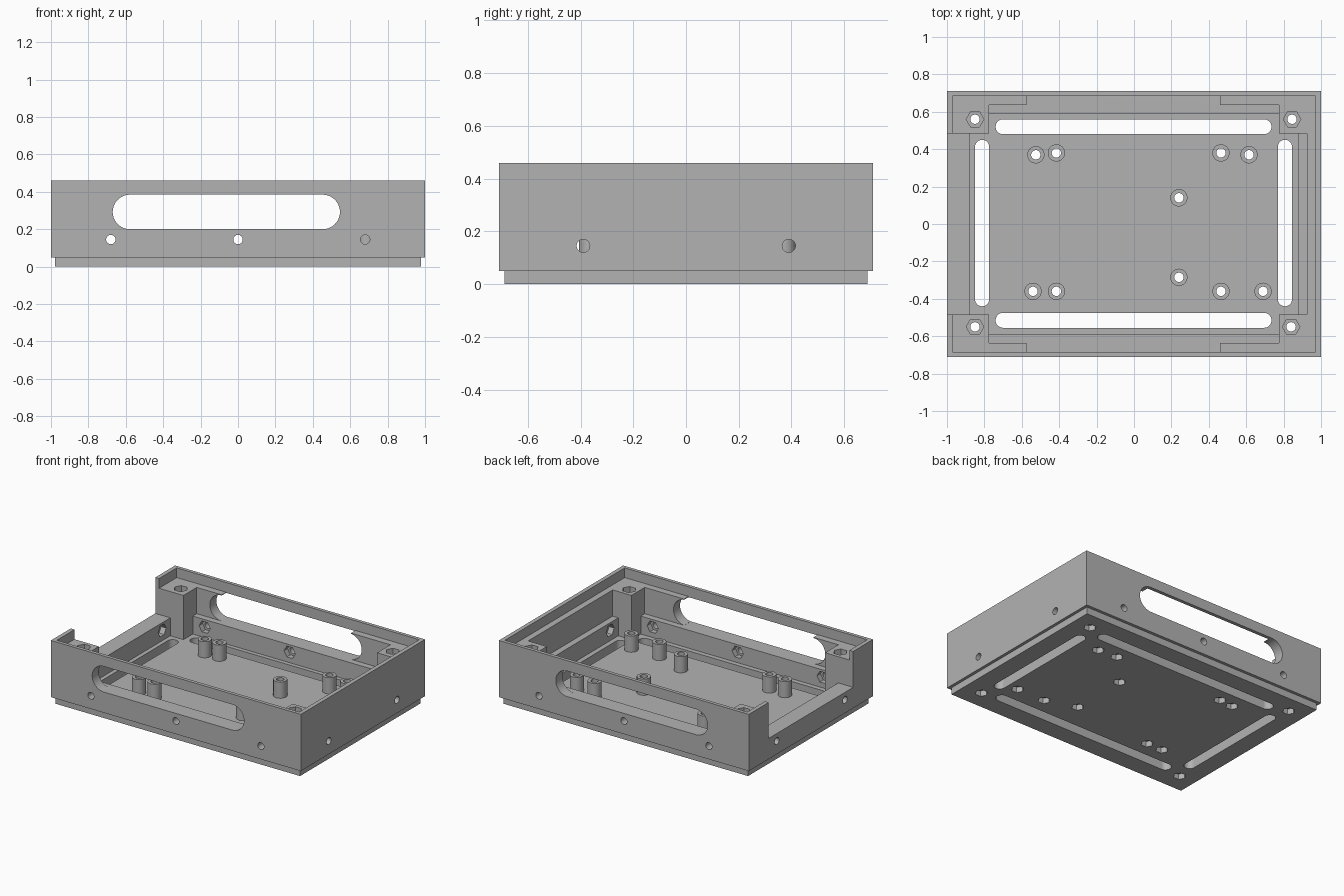
import bpy, bmesh
from math import pi, sin, cos

cube = bpy.data.objects.get("Cube")
if cube:
    bpy.data.objects.remove(cube, do_unlink=True)

RIM, LEDGE, BAND, FLOOR, STEP = 0.46, 0.39, 0.2, 0.07, 0.05
HOLE_Z = 0.145

grey = bpy.data.materials.new("plain_grey")
grey.use_nodes = True
colour = (0.45, 0.45, 0.45, 1)
grey.diffuse_color = colour
grey.node_tree.nodes["Principled BSDF"].inputs["Base Color"].default_value = colour


def circle(u, v, r, n=32):
    return [(u + r * cos(2 * pi * i / n), v + r * sin(2 * pi * i / n)) for i in range(n)]


def rect(u0, u1, v0, v1):
    return [(u0, v0), (u1, v0), (u1, v1), (u0, v1)]


def slot(u0, u1, v0, v1, n=20):
    """Long hole with round ends along its longer side."""
    r = min(u1 - u0, v1 - v0) / 2
    wide = u1 - u0 > v1 - v0
    ends = [(u1 - r, v1 - r), (u0 + r, v0 + r)]
    start = -pi / 2 if wide else 0
    pts = []
    for k, (cu, cv) in enumerate(ends):
        for i in range(n + 1):
            a = start + k * pi + pi * i / n
            pts.append((cu + r * cos(a), cv + r * sin(a)))
    return pts


def prism(bm, pts, lo, hi, axis="z"):
    """Extrude a flat outline from lo to hi along an axis."""
    place = {"x": lambda u, v, w: (w, u, v),
             "y": lambda u, v, w: (u, w, v),
             "z": lambda u, v, w: (u, v, w)}[axis]
    a = [bm.verts.new(place(u, v, lo)) for u, v in pts]
    b = [bm.verts.new(place(u, v, hi)) for u, v in pts]
    bm.faces.new(a)
    bm.faces.new(b[::-1])
    for i in range(len(pts)):
        j = (i + 1) % len(pts)
        bm.faces.new((a[j], a[i], b[i], b[j]))


def finish(name, bm, cutter=False):
    bmesh.ops.recalc_face_normals(bm, faces=bm.faces)
    mesh = bpy.data.meshes.new(name)
    bm.to_mesh(mesh)
    bm.free()
    mesh.materials.append(grey)
    obj = bpy.data.objects.new(name, mesh)
    bpy.context.collection.objects.link(obj)
    if cutter:
        obj.hide_render = True
        obj.hide_set(True)
    return obj


def cut(obj, cutters):
    """Subtract the cutters and keep the resulting mesh."""
    for c in cutters:
        m = obj.modifiers.new("cut", "BOOLEAN")
        m.operation, m.solver, m.object = "DIFFERENCE", "EXACT", c
    graph = bpy.context.evaluated_depsgraph_get()
    mesh = bpy.data.meshes.new_from_object(obj.evaluated_get(graph))
    obj.modifiers.clear()
    obj.data = mesh


# Outer block with a stepped-in foot
bm = bmesh.new()
prism(bm, rect(-1, 1, -0.71, 0.71), STEP, RIM)
bm.faces.ensure_lookup_table()
bmesh.ops.recalc_face_normals(bm, faces=bm.faces)
bottom = min(bm.faces, key=lambda f: f.calc_center_median().z)
bmesh.ops.inset_region(bm, faces=[bottom], thickness=0.03)
moved = bmesh.ops.extrude_face_region(bm, geom=[bottom])["geom"]
bmesh.ops.translate(bm, vec=(0, 0, -STEP), verts=[v for v in moved if isinstance(v, bmesh.types.BMVert)])
bmesh.ops.delete(bm, geom=[bottom], context="FACES")
tray = finish("tray", bm)

# Cavity: lip recess, floor area between corner posts, ledges and open end
cavity = [
    (-0.97, 0.97, 0.685, LEDGE),
    (-0.775, 0.775, 0.59, FLOOR),
    (-0.88, 0.88, 0.483, FLOOR),
    (-0.575, 0.46, 0.685, BAND),
    (-0.775, 0.775, 0.635, BAND),
    (-1.1, 0.925, 0.483, BAND),
]
cutters = []
for x0, x1, y, z in cavity:
    bm = bmesh.new()
    prism(bm, rect(x0, x1, -y, y), z, 0.6)
    cutters.append(finish("cavity_cutter", bm, True))

# Long slots through the walls and the floor
bm = bmesh.new()
prism(bm, slot(-0.67, 0.545, BAND, 0.385), -0.8, 0.8, "y")
cutters.append(finish("wall_slot_cutter", bm, True))
bm = bmesh.new()
for y in (-0.515, 0.52):
    prism(bm, slot(-0.74, 0.735, y - 0.04, y + 0.04), -0.1, 0.15)
for x in (-0.812, 0.807):
    prism(bm, slot(x - 0.038, x + 0.038, -0.44, 0.45), -0.1, 0.15)
cutters.append(finish("floor_slot_cutter", bm, True))

# Screw holes and hexagonal nut pockets
standoffs = [(-0.525, 0.37), (-0.415, 0.38), (0.465, 0.38), (0.615, 0.37), (0.24, 0.14),
             (0.24, -0.285), (-0.54, -0.36), (-0.415, -0.36), (0.465, -0.36), (0.69, -0.36)]
corners = [(-0.85, 0.56), (0.845, 0.56), (-0.85, -0.55), (0.84, -0.55)]
holes, nuts = bmesh.new(), bmesh.new()
for x, y in standoffs + corners:
    prism(holes, circle(x, y, 0.025), -0.1, 0.6)
    prism(nuts, circle(x, y, 0.042, 6), -0.1, 0.04)
for x, y in corners:
    prism(nuts, circle(x, y, 0.047, 6), LEDGE - 0.05, 0.6)
for s in (-1, 1):
    for x in (-0.68, 0, 0.68):
        prism(holes, circle(x, HOLE_Z, 0.025), s * 0.54, s * 0.8, "y")
        prism(nuts, circle(x, HOLE_Z, 0.045, 6), s * 0.56, s * 0.63, "y")
    for y in (-0.39, 0.39):
        prism(holes, circle(y, HOLE_Z, 0.025), s * 0.84, s * 1.1, "x")
        prism(nuts, circle(y, HOLE_Z, 0.045, 6), s * 0.85, s * 0.92, "x")
hole_cutter = finish("hole_cutter", holes, True)
cutters += [finish("nut_cutter", nuts, True), hole_cutter]
cut(tray, cutters)

# Round standoffs on the floor
bm = bmesh.new()
for x, y in standoffs:
    prism(bm, circle(x, y, 0.046), FLOOR - 0.01, 0.187)
posts = finish("standoffs", bm)
cut(posts, [hole_cutter])

for c in cutters:
    bpy.data.objects.remove(c, do_unlink=True)

# Smooth round walls, sharp edges kept
bpy.ops.object.select_all(action="DESELECT")
for obj in (tray, posts):
    obj.select_set(True)
bpy.context.view_layer.objects.active = tray
bpy.ops.object.shade_smooth_by_angle(angle=pi / 6)
